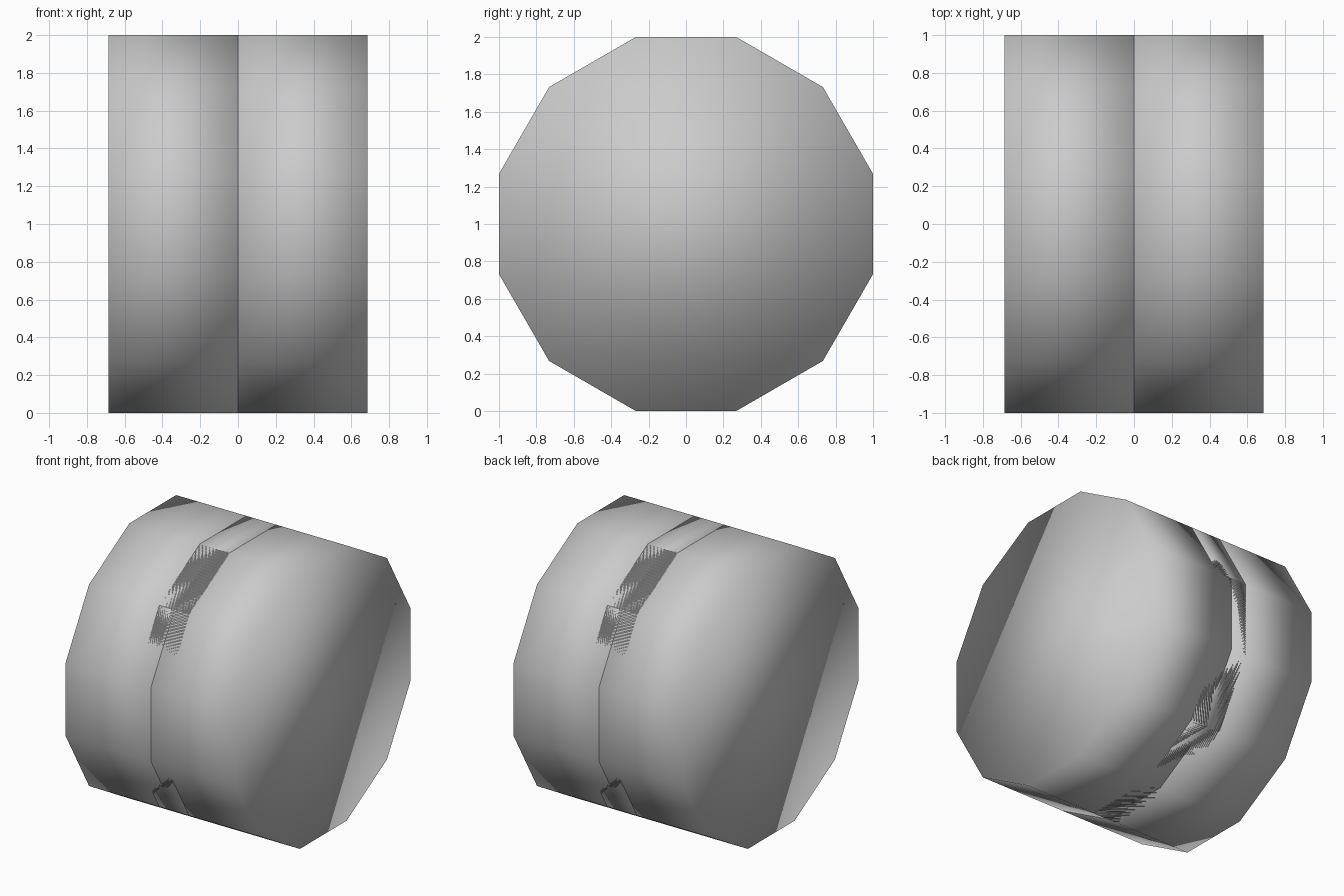
import bpy
import math

if "Cube" in bpy.data.objects:
    bpy.data.objects.remove(bpy.data.objects["Cube"])

SIDES = 12
APOTHEM = 1.0                                   # flats touch the ground
RADIUS = APOTHEM / math.cos(math.pi / SIDES)


def drum(name, x0, x1):
    """Capped 12-sided drum lying along x, smooth shaded, resting on a flat."""
    verts = []
    for x in (x0, x1):
        for i in range(SIDES):
            a = 2 * math.pi * (i + 0.5) / SIDES
            verts.append((x, RADIUS * math.cos(a), APOTHEM + RADIUS * math.sin(a)))
    faces = [(i, i + SIDES, (i + 1) % SIDES + SIDES, (i + 1) % SIDES)
             for i in range(SIDES)]
    faces = [f[::-1] for f in faces]            # outward normals
    faces.append(tuple(reversed(range(SIDES))))
    faces.append(tuple(range(SIDES, 2 * SIDES)))
    mesh = bpy.data.meshes.new(name)
    mesh.from_pydata(verts, [], faces)
    mesh.shade_smooth()
    obj = bpy.data.objects.new(name, mesh)
    bpy.context.collection.objects.link(obj)
    return obj


# Two half drums meeting in the middle, and a flush band over the joint
drum("left_drum", -0.685, 0.0)
drum("right_drum", 0.0, 0.685)
drum("centre_band", -0.12, 0.12)
